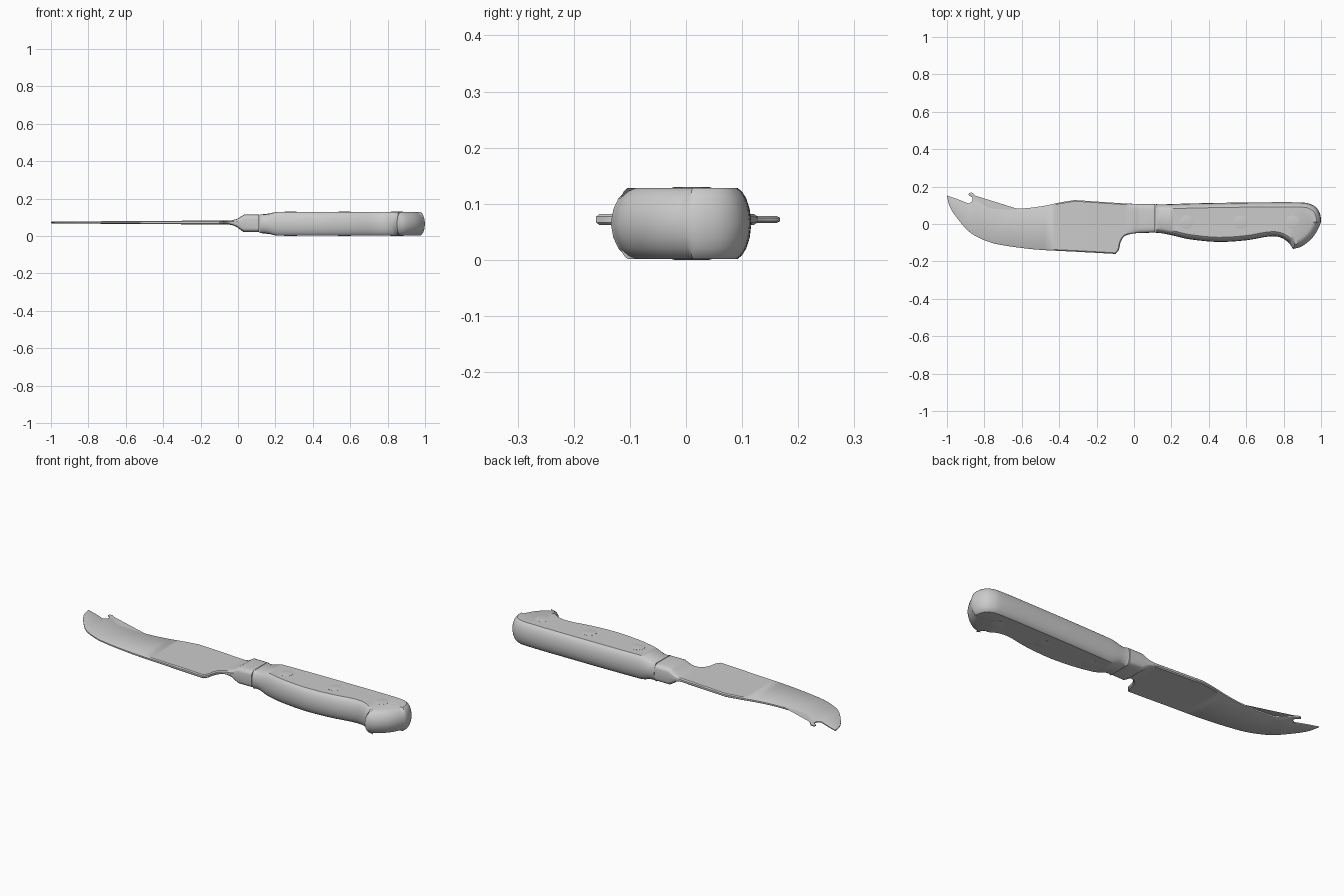
import bpy, bmesh, math
from mathutils import Vector

if "Cube" in bpy.data.objects:
    bpy.data.objects.remove(bpy.data.objects["Cube"], do_unlink=True)

grey = bpy.data.materials.new("plain grey")
grey.use_nodes = True
COLOUR = (0.6, 0.6, 0.6, 1)
grey.diffuse_color = COLOUR
grey.node_tree.nodes["Principled BSDF"].inputs["Base Color"].default_value = COLOUR


def spline(points, steps=4):
    """Smooth open curve through the points, without its last point."""
    p = [Vector(q) for q in points]
    p = [2 * p[0] - p[1]] + p + [2 * p[-1] - p[-2]]
    out = []
    for a, b, c, d in zip(p, p[1:], p[2:], p[3:]):
        for i in range(steps):
            t = i / steps
            out.append(0.5 * (2 * b + (c - a) * t + (2 * a - 5 * b + 4 * c - d) * t * t
                              + (3 * b - a - 3 * c + d) * t ** 3))
    return out


def outline(*paths):
    """Closed outline from smooth paths that meet at sharp corners."""
    return [q for path in paths for q in spline(path)]


def inward(loop):
    """Inward unit normal at each point of a counter-clockwise loop."""
    result = []
    for i, p in enumerate(loop):
        t = (loop[(i + 1) % len(loop)] - p).normalized() + (p - loop[i - 1]).normalized()
        result.append(Vector((-t.y, t.x)).normalized())
    return result


def loft(name, rings, angle=35):
    """Skin a stack of equal rings and close both ends."""
    bm = bmesh.new()
    rows = [[bm.verts.new(p) for p in ring] for ring in rings]
    for lower, upper in zip(rows, rows[1:]):
        for i in range(len(lower)):
            j = (i + 1) % len(lower)
            bm.faces.new((lower[i], lower[j], upper[j], upper[i]))
    caps = [bm.faces.new(rows[0][::-1]), bm.faces.new(rows[-1])]
    bmesh.ops.triangulate(bm, faces=caps)
    bmesh.ops.recalc_face_normals(bm, faces=bm.faces)
    mesh = bpy.data.meshes.new(name)
    bm.to_mesh(mesh)
    bm.free()
    mesh.materials.append(grey)
    obj = bpy.data.objects.new(name, mesh)
    bpy.context.collection.objects.link(obj)
    bpy.ops.object.select_all(action='DESELECT')
    obj.select_set(True)
    bpy.context.view_layer.objects.active = obj
    bpy.ops.object.shade_smooth_by_angle(angle=math.radians(angle))
    return obj


# Blade: cutting edge, heel, spine and forked tip, counter-clockwise
blade_loop = outline(
    [(-1, .152), (-.984, .09), (-.94, .024), (-.877, -.045), (-.797, -.088),
     (-.71, -.112), (-.53, -.136), (-.316, -.148), (-.098, -.16)],
    [(-.098, -.16), (-.08, -.136), (-.07, -.095), (-.043, -.061), (.03, -.046)],
    [(.03, -.046), (.03, .105)],
    [(.03, .105), (-.128, .115), (-.316, .128)],
    [(-.316, .128), (-.396, .115), (-.5, .094), (-.61, .083), (-.754, .088),
     (-.797, .104), (-.829, .131), (-.861, .165), (-.88, .166)],
    [(-.88, .166), (-.885, .155), (-.864, .14), (-.868, .12), (-.885, .11)],
    [(-.885, .11), (-.947, .134), (-1, .152)],
)
blade_normals = inward(blade_loop)


def blade_ring(level, inset):
    ring = []
    for p, n in zip(blade_loop, blade_normals):
        half = .005 + .005 * min(1, (p.x + 1) / .8)
        q = p + n * inset
        ring.append((q.x, q.y, .072 + level * half))
    return ring


loft("blade", [blade_ring(-1, .006), blade_ring(-.5, 0), blade_ring(.5, 0), blade_ring(1, .006)])


# Bolster: flares from the blade into a rounded block
def section(x, front, back, half, centre):
    ring = []
    for i in range(32):
        a = math.tau * i / 32
        c, s = math.cos(a), math.sin(a)
        y = math.copysign(abs(c) ** .4, c)
        z = math.copysign(abs(s) ** .4, s)
        ring.append((x, (front + back) / 2 + y * (back - front) / 2, centre + z * half))
    return ring


loft("bolster", [section(*s) for s in (
    (-.06, -.07, .111, .009, .072), (-.03, -.055, .109, .013, .071),
    (-.005, -.05, .108, .022, .069), (.015, -.049, .107, .036, .067),
    (.032, -.048, .107, .047, .067), (.113, -.046, .107, .047, .067))])

# Handle: stacked insets of one outline, slimmer where it meets the bolster
START = .116
handle_loop = outline(
    [(START, -.047), (.15, -.05), (.21, -.062), (.3, -.082), (.45, -.096), (.6, -.087),
     (.72, -.067), (.78, -.071), (.825, -.098), (.85, -.134)],
    [(.85, -.134), (.9, -.118), (.955, -.072), (.99, -.015), (1, .025), (.985, .075),
     (.945, .106), (.87, .116), (.6, .115), (.35, .111), (.21, .107), (.15, .105),
     (START, .106)],
    [(START, .106), (START, -.047)],
)
handle_normals = inward(handle_loop)


def handle_ring(level, inset):
    ring = []
    for p, n in zip(handle_loop, handle_normals):
        grow = min(1, max(0, (p.x - .14) / .07))
        half = .049 + .0145 * grow * grow * (3 - 2 * grow)
        wide = 1.6 if p.x > .82 and p.y < 0 else 1
        q = p + n * inset * wide
        x = START if p.x < START + .001 else q.x
        ring.append((x, q.y, .065 + level * half))
    return ring


LEVELS = ((0, 0), (.4, .003), (.7, .009), (.9, .017), (1, .025))
loft("handle", [handle_ring(-v, i) for v, i in LEVELS[:0:-1]]
     + [handle_ring(v, i) for v, i in LEVELS])


# Rivets: shallow pins set through the handle
def disc(x, radius, z):
    return [(x + radius * math.cos(math.tau * i / 24),
             .01 + radius * math.sin(math.tau * i / 24), z) for i in range(24)]


for name, x in (("front", .28), ("middle", .57), ("rear", .85)):
    loft(name + "_rivet", [disc(x, .03, 0), disc(x, .035, .001),
                           disc(x, .035, .129), disc(x, .03, .13)], 20)
